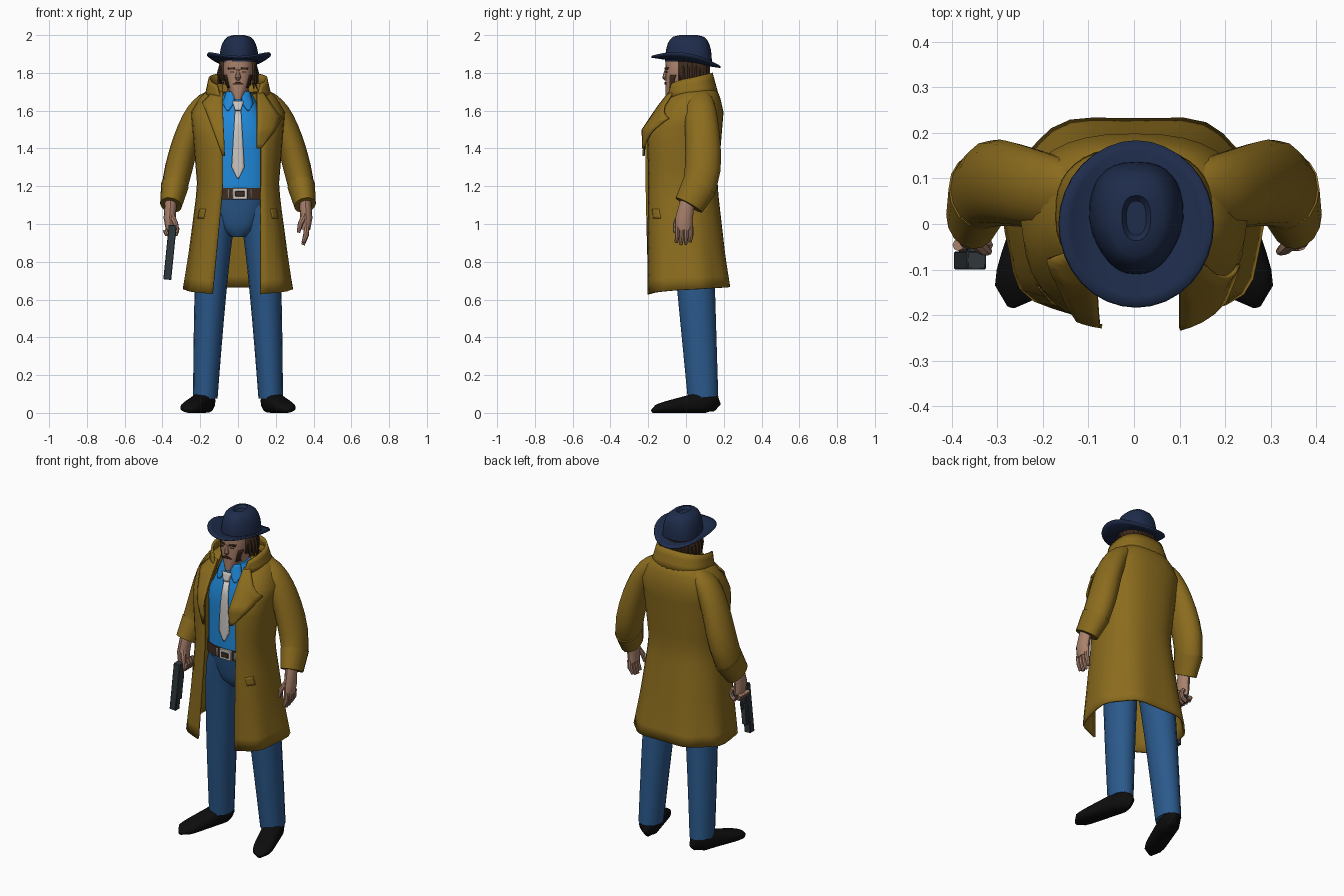
import bpy, bmesh, math, random
from mathutils import Vector, Matrix

random.seed(4)
cube = bpy.data.objects.get("Cube")
if cube:
    bpy.data.objects.remove(cube, do_unlink=True)


def material(name, *rgb):
    m = bpy.data.materials.new(name)
    m.diffuse_color = (*rgb, 1)
    m.use_nodes = True
    m.node_tree.nodes["Principled BSDF"].inputs["Base Color"].default_value = (*rgb, 1)
    return m


COAT = material("mustard cloth", .26, .15, .013)
HAT = material("navy felt", .013, .025, .07)
JEANS = material("denim blue", .024, .1, .26)
SHIRT = material("bright blue", .014, .25, .7)
TIE = material("off white", .6, .57, .54)
SKIN = material("skin", .4, .22, .15)
HAIR = material("dark brown hair", .045, .022, .011)
SHOE = material("black leather", .004, .004, .004)
GUN = material("gunmetal", .03, .04, .045)
BELT = material("brown leather", .05, .025, .014)


def add_object(name, bm, mat, thick=0):
    bmesh.ops.recalc_face_normals(bm, faces=bm.faces)
    mesh = bpy.data.meshes.new(name)
    bm.to_mesh(mesh)
    bm.free()
    mesh.materials.append(mat)
    ob = bpy.data.objects.new(name, mesh)
    bpy.context.collection.objects.link(ob)
    if thick:
        solid = ob.modifiers.new("thickness", 'SOLIDIFY')
        solid.thickness, solid.offset = thick, 0
    return ob


def loft(name, rings, mat, closed=True, caps=True, thick=0):
    bm = bmesh.new()
    rows = [[bm.verts.new(p) for p in section] for section in rings]
    count = len(rows[0])
    for low, high in zip(rows, rows[1:]):
        for i in range(count if closed else count - 1):
            j = (i + 1) % count
            bm.faces.new((low[i], low[j], high[j], high[i]))
    if closed and caps:
        bm.faces.new(rows[0])
        bm.faces.new(rows[-1])
    return add_object(name, bm, mat, thick)


def steps(count, start=0, end=1):
    return [start + (end - start) * i / (count - 1) for i in range(count)]


def power(value, exponent):
    return math.copysign(abs(value) ** exponent, value)


SQUARE = .8  # section roundness: a circle has one, a box has zero


def ring(z, width, front, back, right=None, left=None, lift=0, fold=0):
    """Horizontal section; open at the front when right and left edges are given."""
    middle, depth = (front + back) / 2, (back - front) / 2
    start, end = 0, math.tau * 31 / 32
    if right is not None:
        start = math.asin((-right / width) ** (1 / SQUARE))
        end = math.tau - math.asin((left / width) ** (1 / SQUARE))
    points = []
    for a in steps(32, start, end):
        ripple = 1 + fold * math.cos(7 * a)
        points.append((-width * ripple * power(math.sin(a), SQUARE),
                       middle - depth * ripple * power(math.cos(a), SQUARE),
                       z + lift * math.sin(a / 2)))
    return points


def tube(name, path, mat, side=1, sides=12, exponent=1):
    """Path rows hold x, y, z, radius across, radius along; side mirrors x."""
    points = [Vector((p[0] * side, p[1], p[2])) for p in path]
    rings = []
    for i, p in enumerate(points):
        along = (points[min(i + 1, len(points) - 1)] - points[max(i - 1, 0)]).normalized()
        across = (Vector((1, 0, 0)) - along * along.x).normalized()
        other = along.cross(across)
        section = []
        for k in range(sides):
            a = math.tau * k / sides
            q = (p + across * path[i][3] * power(math.cos(a), exponent)
                 + other * path[i][4] * power(math.sin(a), exponent))
            section.append((q.x, q.y, max(q.z, 0)))
        rings.append(section)
    return loft(name, rings, mat)


def strip(name, body, spans, mat, off=.008, thick=.009):
    """Patch lying on the front of a body; spans hold z and the two x edges."""
    rings = []
    for low, high in zip(spans, spans[1:]):
        for t in steps(5):
            z, x_start, x_end = (a + (b - a) * t for a, b in zip(low, high))
            width, front, back = body(z)
            row = []
            for x in steps(5, x_start, x_end):
                inset = 1 - min(abs(x) / width, 1) ** (2 / SQUARE)
                y = (front + back) / 2 - (back - front) / 2 * inset ** (SQUARE / 2)
                row.append((x, y - off, z))
            if not rings or t > 0:
                rings.append(row)
    return loft(name, rings, mat, closed=False, thick=thick)


def box(name, location, size, mat, rotation=(0, 0, 0)):
    bm = bmesh.new()
    bmesh.ops.create_cube(bm, size=1, matrix=Matrix.Diagonal((*size, 1)))
    ob = add_object(name, bm, mat)
    ob.location, ob.rotation_euler = location, rotation
    ob.modifiers.new("bevel", 'BEVEL').width = .003


# Body rules: half width, front and back at a height
def coat_body(z):
    flare, chest = max(0, 1.2 - z), max(0, z - 1.2)
    shoulder, throat = max(0, z - 1.62), max(0, z - 1.5)
    swell = flare / 8 + chest / 12
    return .21 + swell - shoulder * 1.1, -.215 + throat * .7, .16 + swell - shoulder / 2


def shirt_body(z):
    slope = max(0, z - 1.5)
    return .17 - slope / 2, -.125 + slope / 4, .13 - slope / 4


def head_body(z):
    swell = math.sin(math.pi * (.1 + 2.5 * (z - 1.66)))
    return .08 * swell, -.108, .1 * swell


# Shirt, belt and hips narrowing to the crotch
loft("shirt", [ring(z, *shirt_body(z)) for z in steps(10, 1.15, 1.7)], SHIRT)
loft("belt", [ring(z, .175, -.13, .135) for z in (1.13, 1.19)], BELT)
loft("hips", [ring(.93 + .23 * t, .04 + .13 * math.sqrt(t), -.05 - .07 * math.sqrt(t), .11 + .02 * t)
              for t in steps(8)], JEANS)
box("buckle", (.01, -.13, 1.16), (.08, .02, .06), TIE)
box("buckle_inset", (.01, -.136, 1.16), (.05, .02, .03), BELT)
for s in (1, -1):
    box("belt_stud", (.01 + .06 * s, -.13, 1.16), (.01, .01, .05), TIE)

# Tie and shirt collar
strip("tie_blade", shirt_body, [(1.24, -.004, .004), (1.3, -.034, .034), (1.6, -.016, .016)], TIE)
strip("tie_knot", shirt_body, [(1.6, -.015, .015), (1.65, -.03, .03)], TIE, .016, .016)
for s in (1, -1):
    strip("shirt_collar", shirt_body, [(1.6, .05 * s, .06 * s), (1.64, .02 * s, .08 * s),
                                       (1.7, .02 * s, .06 * s)], SHIRT, .012)

# Coat body, collar, lapels and pocket flaps
rings = []
for z in steps(16, .62, 1.74):
    flare = max(0, 1.2 - z)
    body = coat_body(z)
    rings.append(ring(z, *body, -.08 - flare / 10, min(.12, .8 * body[0]),
                      lift=max(0, flare - .35) / 5, fold=flare / 20))
loft("coat", rings, COAT, closed=False, thick=.012)
loft("coat_collar", [ring(1.66 + .04 * t, .17 - .02 * t, -.11, .165 - .03 * t,
                          -.09 - .02 * t, .1 + .02 * t, lift=.03 + .07 * t) for t in steps(4)],
     COAT, closed=False, thick=.012)
strip("right_lapel", coat_body, [(1.36, -.08, -.07), (1.6, -.17, -.08), (1.64, -.19, -.08),
                                 (1.7, -.13, -.08)], COAT, .014)
strip("left_lapel", coat_body, [(1.4, .1, .12), (1.5, .1, .2), (1.56, .1, .23), (1.6, .1, .2),
                                (1.7, .1, .13)], COAT, .025)
for s in (1, -1):
    strip("pocket_flap", coat_body, [(1.03, .18 * s, .21 * s), (1.08, .17 * s, .2 * s)], COAT, .008)

# Sleeves, legs, shoes and palms
for s, side in ((1, "left"), (-1, "right")):
    sleeve, leg, shoe = [], [], []
    for t in steps(12):
        bend = t ** 12
        r = .055 + .025 * t - .026 * bend
        sleeve.append((.13 + .225 * t, .06 + .045 * t - .09 * bend, 1.645 - .545 * t ** 2.2, r, r + .022))
        leg.append((.09 + .083 * math.sqrt(t), .025 + .065 * t, 1.1 - 1.02 * t, .1 - .035 * t, .115 - .034 * t))
        blunt = math.sqrt(1.03 - (2 * t - 1) ** 6)
        h = (.066 - .045 * t) * math.sqrt(blunt)
        shoe.append((.155 + .115 * t, .165 - .345 * t, h, .056 * blunt, h))
    tube(side + "_sleeve", sleeve, COAT, s, 16)
    tube(side + "_cuff", [(x, y, z, a + .004, b + .004) for x, y, z, a, b in sleeve[-2:]], COAT, s, 16)
    tube(side + "_leg", leg, JEANS, s, 16)
    tube(side + "_shoe", shoe, SHOE, s, 16, .75)
    tube(side + "_palm", [(.355, .01, 1.13, .032, .038), (.362, -.01, 1.03, .032, .046),
                          (.358, -.01, .97, .024, .046)], SKIN, s)
    tube(side + "_thumb", [(.355, -.03, 1.05, .018, .018), (.33, -.055, 1, .014, .014),
                           (.32, -.06, .955, .009, .009)], SKIN, s, 8)

# Fingers: left hand open, right hand curled round the pistol grip
for i in range(4):
    y = -.046 + i * .024
    reach = .1 - .012 * abs(i - 1.4)
    tube("left_finger", [(.363, y, .985, .016, .013), (.36, y, .94, .015, .013),
                         (.345, y - .005, .985 - reach, .009, .009)], SKIN, sides=8)
    curl = []
    for a in steps(6, 0, 1.3 * math.pi):
        curl.append((.354 + .032 * math.cos(a), y, .97 - .035 * math.sin(a), .013, .013))
    tube("right_finger", curl, SKIN, -1, 8)

# Pistol pointing down
tilt = (0, .1, 0)
box("pistol_slide", (-.36, -.08, .85), (.042, .04, .29), GUN, tilt)
box("pistol_frame", (-.357, -.055, .87), (.034, .03, .22), GUN, tilt)
box("pistol_grip", (-.352, -.02, .955), (.03, .09, .046), GUN, tilt)
box("trigger_guard", (-.356, -.035, .88), (.01, .03, .05), GUN, tilt)

# Neck, head and face
tube("neck", [(0, .01, 1.6, .06, .065), (0, 0, 1.75, .056, .065)], SKIN, sides=16)
loft("head", [ring(z, *head_body(z)) for z in steps(9, 1.66, 1.865)], SKIN)
tube("nose", [(0, -.1, 1.825, .008, .008), (0, -.106, 1.8, .01, .012), (0, -.112, 1.775, .016, .014),
              (0, -.105, 1.763, .01, .008)], SKIN, sides=8)
strip("moustache", head_body, [(1.738, -.032, .032), (1.751, -.012, .012)], HAIR, .002, .006)
for s in (1, -1):
    strip("eyebrow", head_body, [(1.818, .014 * s, .05 * s), (1.828, .018 * s, .055 * s)], HAIR, .003, .006)
    strip("eye", head_body, [(1.802, .024 * s, .042 * s), (1.808, .024 * s, .042 * s)], HAIR, .001, .004)
    strip("sideburn", head_body, [(1.72, .044 * s, .055 * s), (1.79, .06 * s, .074 * s)], HAIR, .001, .006)
    tube("ear", [(.078, 0, 1.75, .008, .01), (.085, 0, 1.79, .012, .02), (.08, .01, 1.82, .008, .015)], SKIN, s, 8)

# Hair shell with ragged locks
loft("hair", [ring(z, .09, -.07, .112, -.077, .077) for z in (1.76, 1.865)], HAIR, closed=False, thick=.014)
for a in steps(16, -.4, math.pi + .4):
    x, y = .09 * math.cos(a), .02 + .092 * math.sin(a)
    tube("hair_lock", [(x * .9, y, 1.86, .014, .016), (x * 1.06, y, 1.8, .016, .018),
                       (x * 1.18, y, random.uniform(1.71, 1.76), .002, .003)], HAIR, sides=6)

# Hat: curled brim and pinched crown with a long dent along the top
brim = []
for f in steps(5, .45):
    loop = []
    for i in range(32):
        a = math.tau * i / 32
        y = .183 * f * math.sin(a)
        loop.append((.005 + .168 * f * math.cos(a), y, 1.858 - .15 * y + .043 * math.cos(a) ** 2 * f ** 3))
    brim.append(loop)
loft("hat_brim", brim, HAT, caps=False, thick=.01)
profile = [(1.86 + .14 * math.sin(a), math.cos(a) ** .4) for a in steps(7, 0, 1.47)]
crown = []
for z, size in profile + [(1.985, .3)]:
    section = ring(z, .104 * size ** 1.3, .013 - .124 * size, .013 + .124 * size)
    crown.append([(.005 + x * (1 + 2.4 * min(0, y)), y, z) for x, y, z in section])
loft("hat_crown", crown, HAT)

# Smooth shading with crisp creases
bpy.ops.object.select_all(action='DESELECT')
for ob in bpy.context.scene.objects:
    if ob.type == 'MESH':
        ob.select_set(True)
        bpy.context.view_layer.objects.active = ob
bpy.ops.object.shade_smooth_by_angle(angle=math.radians(38))
